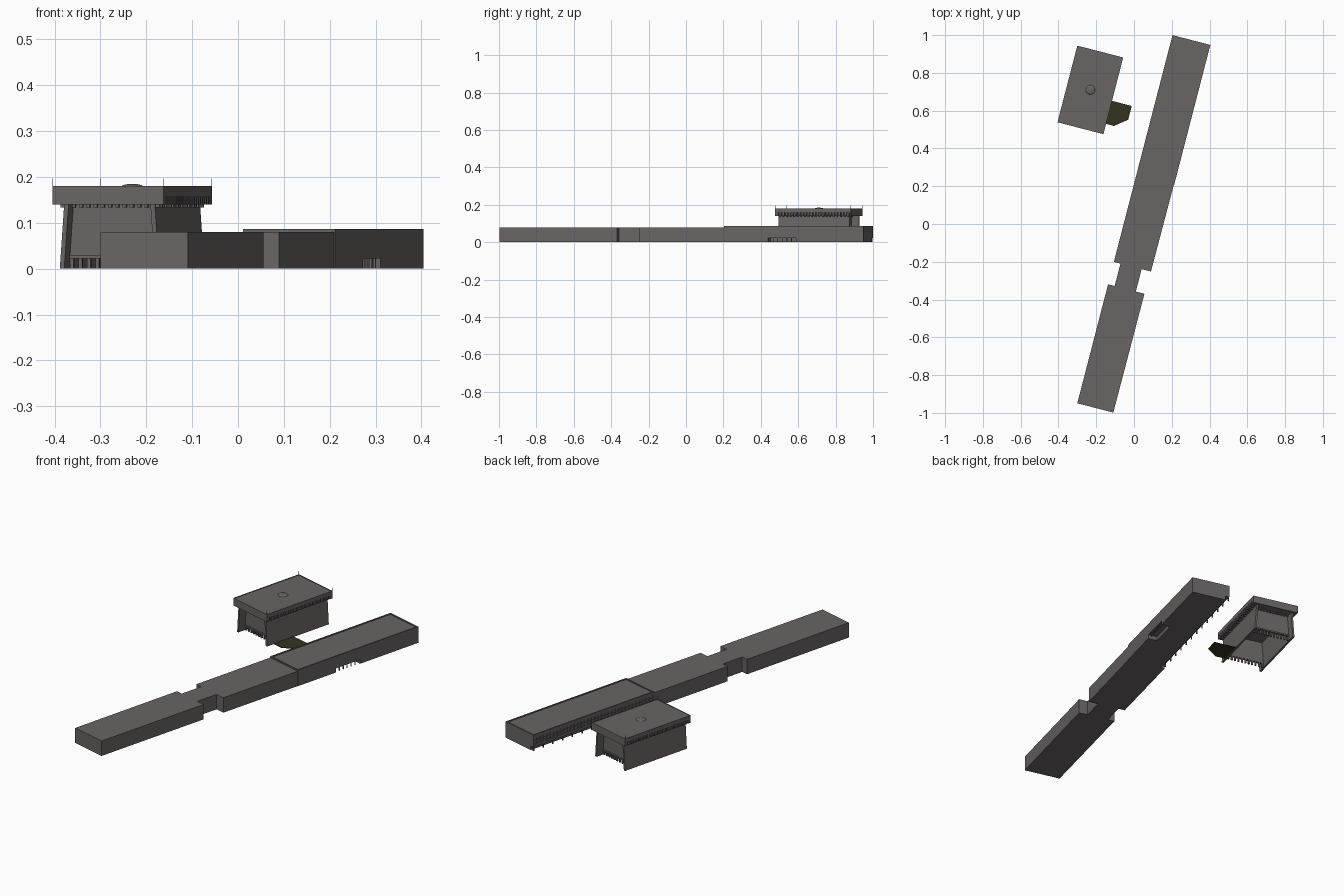
import bpy, bmesh, math
from mathutils import Matrix

if "Cube" in bpy.data.objects:
    bpy.data.objects.remove(bpy.data.objects["Cube"])

# The whole site is laid out on axes u (across) and v (along), turned about z
TURN = Matrix.Rotation(-math.radians(14.5), 4, 'Z')

def material(name, col):
    m = bpy.data.materials.new(name)
    m.diffuse_color = (*col, 1)
    m.use_nodes = True
    m.node_tree.nodes["Principled BSDF"].inputs["Base Color"].default_value = m.diffuse_color
    return m

GREY = material("warm_grey_concrete", (0.145, 0.128, 0.128))
OLIVE = material("dark_olive_paving", (0.036, 0.033, 0.014))

def finish(name, bm, mat=GREY):
    bmesh.ops.recalc_face_normals(bm, faces=bm.faces)
    bm.transform(TURN)
    me = bpy.data.meshes.new(name)
    bm.to_mesh(me)
    bm.free()
    me.materials.append(mat)
    ob = bpy.data.objects.new(name, me)
    bpy.context.collection.objects.link(ob)
    return ob

def boxes(name, items, mat=GREY):
    """Each item is (u0, u1, v0, v1, z0, z1)."""
    bm = bmesh.new()
    for u0, u1, v0, v1, z0, z1 in items:
        m = Matrix.Translation(((u0 + u1) / 2, (v0 + v1) / 2, (z0 + z1) / 2)) \
            @ Matrix.Diagonal((u1 - u0, v1 - v0, z1 - z0, 1))
        bmesh.ops.create_cube(bm, size=1, matrix=m)
    return finish(name, bm, mat)

def prism(name, pts, vec, mat=GREY):
    bm = bmesh.new()
    f = bm.faces.new([bm.verts.new(p) for p in pts])
    g = bmesh.ops.extrude_face_region(bm, geom=[f])
    bmesh.ops.translate(bm, vec=vec, verts=[e for e in g['geom'] if isinstance(e, bmesh.types.BMVert)])
    return finish(name, bm, mat)

def spread(a, b, n):
    return [a + (b - a) * i / (n - 1) for i in range(n)]

def ring(u0, u1, v0, v1, z0, z1, t):
    return [(u0, u0 + t, v0, v1, z0, z1), (u1 - t, u1, v0, v1, z0, z1),
            (u0 + t, u1 - t, v0, v0 + t, z0, z1), (u0 + t, u1 - t, v1 - t, v1, z0, z1)]

# ---- Long block: low wing with a pinched link ----
L, V0, V1, VR = -0.053, -0.994, 1.019, 0.25
outline = [(L, V0), (0.144, V0), (0.146, -0.344), (0.099, -0.344), (0.099, -0.221), (0.15, -0.221),
           (0.152, VR), (L, VR), (L, -0.221), (-0.017, -0.221), (-0.017, -0.344), (L, -0.344)]
prism("low_wing", [(u, v, 0) for u, v in outline], (0, 0, 0.08))

# ---- Long block: taller wing, undercut on the left, porch recess on the right ----
R, G = 0.154, 0.022
boxes("tall_wing_base", [(L + 0.02, 0.105, VR, V1, 0, G),
                         (0.105, R, VR, 0.493, 0, G), (0.105, R, 0.648, V1, 0, G)])
boxes("tall_wing_upper", [(L + 0.004, R, VR, V1, G, 0.083)])
boxes("tall_wing_parapet", ring(L, R, VR, V1, 0.078, 0.087, 0.007))
boxes("porch_posts", [(R - 0.008, R - 0.004, v - 0.002, v + 0.002, 0, G)
                      for v in spread(0.52, 0.62, 5)])
boxes("undercut_posts", [(L + 0.002, L + 0.007, v - 0.003, v + 0.003, 0, G)
                         for v in spread(VR + 0.02, V1 - 0.004, 13)])

# Window grid on the left face
bars = [(L, L + 0.006, VR, V1, a, b) for a, b in ((G, 0.036), (0.05, 0.054), (0.068, 0.08))]
bars += [(L, L + 0.006, v - 0.003, v + 0.003, 0.034, 0.07) for v in spread(VR + 0.003, V1 - 0.003, 36)]
boxes("window_grid", bars)

# ---- Hall: splayed side walls, hollow inside ----
CU, CV, VA, VB = -0.4015, 0.63, 0.433, 0.827
for s, n in ((-1, "left"), (1, "right")):
    prof = [(0.112, 0), (0.102, 0.142), (0.092, 0.142), (0.102, 0)]
    prism(n + "_hall_wall", [(CU + s * u, VA, z) for u, z in prof], (0, VB - VA, 0))

# Recessed end walls raised on small posts, with a ledge
for v, out, n in ((0.475, -1, "front"), (0.785, 1, "back")):
    prism(n + "_hall_end", [(CU - 0.1, v, G), (CU + 0.1, v, G),
                            (CU + 0.094, v, 0.142), (CU - 0.094, v, 0.142)], (0, -out * 0.008, 0))
    e = sorted((v, v + out * 0.006))
    boxes(n + "_hall_ledge", [(CU - 0.1, CU + 0.1, *e, 0.022, 0.03)])
    boxes(n + "_hall_posts", [(u - 0.004, u + 0.004, *sorted((v, v - out * 0.008)), 0, G)
                              for u in spread(CU - 0.096, CU + 0.096, 11)])

# ---- Hall roof: slab, thin rim, brackets under the eaves ----
RU0, RU1, RV0, RV1 = -0.527, -0.276, 0.42, 0.839
boxes("roof_slab", [(RU0, RU1, RV0, RV1, 0.158, 0.178)])
boxes("roof_rim", ring(RU0, RU1, RV0, RV1, 0.176, 0.18, 0.004))
boxes("roof_underside", [(RU0 + 0.012, RU1 - 0.012, RV0 + 0.006, RV1 - 0.006, 0.14, 0.158)])
boxes("eave_end_bands", [(RU0, RU1, RV0, RV0 + 0.006, 0.14, 0.158),
                         (RU0, RU1, RV1 - 0.006, RV1, 0.14, 0.158)])
br = []
for v in spread(RV0 + 0.012, RV1 - 0.012, 24):
    br += [(RU0, RU0 + 0.013, v - 0.005, v + 0.005, 0.14, 0.158),
           (RU1 - 0.013, RU1, v - 0.005, v + 0.005, 0.14, 0.158)]
boxes("eave_brackets", br)
dent = []
for v in spread(VA + 0.008, VB - 0.008, 20):
    dent += [(CU + s * 0.106 - 0.006, CU + s * 0.106 + 0.006, v - 0.004, v + 0.004, 0.134, 0.141)
             for s in (-1, 1)]
for u in spread(CU - 0.09, CU + 0.09, 12):
    dent += [(u - 0.004, u + 0.004, v - 0.006, v + 0.006, 0.134, 0.141) for v in (0.472, 0.788)]
boxes("wall_top_blocks", dent)
boxes("corner_rods", [(u - 0.0006, u + 0.0006, v - 0.0006, v + 0.0006, 0.178, 0.197)
                      for u in (RU0 + 0.001, RU1 - 0.001) for v in (RV0 + 0.001, RV1 - 0.001)])

# Shallow dome in the middle of the roof
bm = bmesh.new()
bmesh.ops.create_uvsphere(bm, u_segments=20, v_segments=12, radius=1)
bmesh.ops.bisect_plane(bm, geom=bm.verts[:] + bm.edges[:] + bm.faces[:], plane_co=(0, 0, 0),
                       plane_no=(0, 0, 1), clear_inner=True)
bm.transform(Matrix.Translation((CU, CV, 0.178)) @ Matrix.Diagonal((0.025, 0.025, 0.007, 1)))
for f in bm.faces:
    f.smooth = True
finish("roof_dome", bm)

# ---- Olive forecourt with a clipped corner ----
court = [(-0.30, 0.602), (-0.168, 0.602), (-0.168, 0.527), (-0.233, 0.476), (-0.30, 0.476)]
prism("forecourt", [(u, v, 0) for u, v in court], (0, 0, 0.003), OLIVE)
